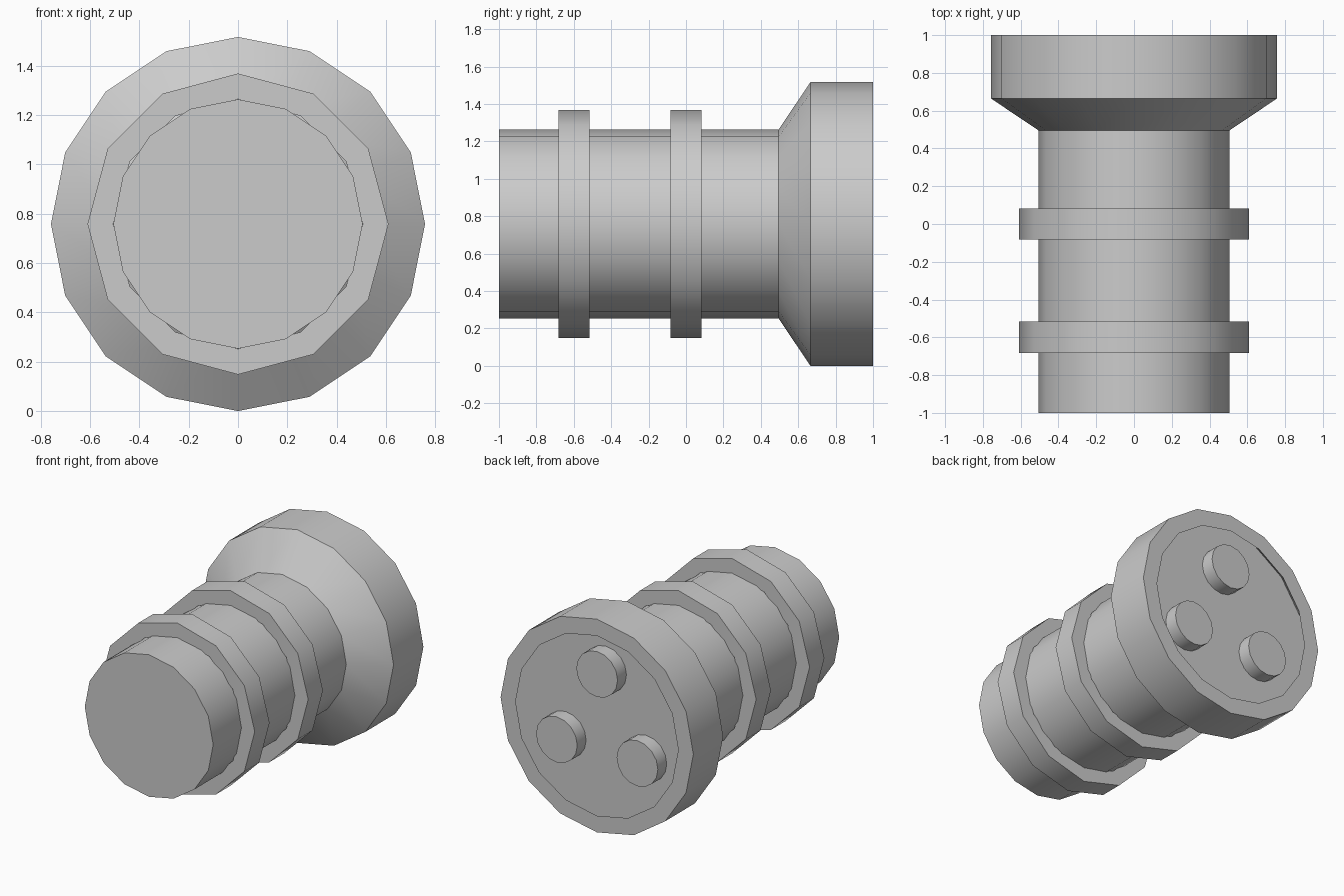
import bpy, bmesh, math

if "Cube" in bpy.data.objects:
    bpy.data.objects.remove(bpy.data.objects["Cube"])

CZ = 0.758  # height of the long axis

grey = bpy.data.materials.new("plain_grey")
grey.diffuse_color = (0.6, 0.6, 0.6, 1)
grey.use_nodes = True
grey.node_tree.nodes["Principled BSDF"].inputs["Base Color"].default_value = grey.diffuse_color


def lathe(name, profile, sides, centre=(0, CZ), closed=False, smooth=35):
    """Revolve (radius, y) points about a y-directed axis; first vertex on top."""
    bm = bmesh.new()
    rings = []
    for r, y in profile:
        ring = []
        for i in range(sides):
            a = 2 * math.pi * i / sides
            ring.append(bm.verts.new((centre[0] + r * math.sin(a), y,
                                      centre[1] + r * math.cos(a))))
        rings.append(ring)
    pairs = list(zip(rings, rings[1:]))
    if closed:
        pairs.append((rings[-1], rings[0]))
    else:
        bm.faces.new(rings[0])
        bm.faces.new(rings[-1])
    for a, b in pairs:
        for i in range(sides):
            j = (i + 1) % sides
            bm.faces.new((a[i], a[j], b[j], b[i]))
    bmesh.ops.recalc_face_normals(bm, faces=bm.faces)
    me = bpy.data.meshes.new(name)
    bm.to_mesh(me)
    bm.free()
    me.materials.append(grey)
    ob = bpy.data.objects.new(name, me)
    bpy.context.collection.objects.link(ob)
    bpy.ops.object.select_all(action='DESELECT')
    ob.select_set(True)
    bpy.context.view_layer.objects.active = ob
    bpy.ops.object.shade_smooth_by_angle(angle=math.radians(smooth))
    return ob


# Barrel flaring into a wide head, with a lipped recess at the back
lathe("barrel_and_head", [(0.505, -1), (0.505, 0.495), (0.758, 0.665),
                          (0.758, 1), (0.64, 1), (0.74, 0.9)], 16)

# Two twelve-sided collars around the barrel
for n, y in enumerate((-0.6, 0.0)):
    lathe(f"collar_{n + 1}", [(0.61, y - 0.083), (0.61, y + 0.083),
                              (0.506, y + 0.083), (0.506, y - 0.083)], 12, closed=True)

# Three round pins standing in the recess, flush with the lip
for n in range(3):
    a = 2 * math.pi * n / 3
    c = (0.366 * math.sin(a), CZ + 0.366 * math.cos(a))
    lathe(f"pin_{n + 1}", [(0.162, 0.88), (0.162, 1)], 16, c)
